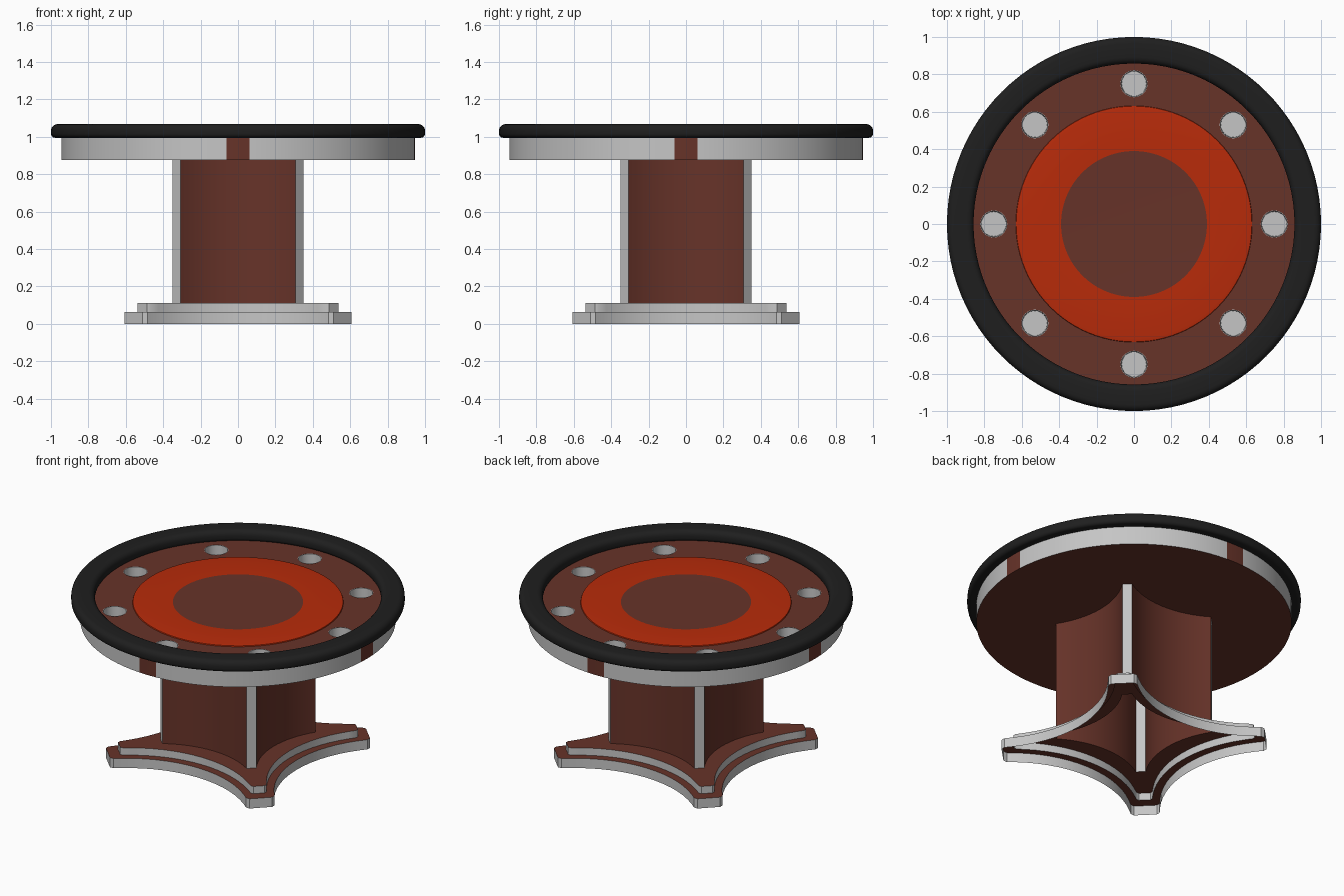
import bpy, bmesh, math

if "Cube" in bpy.data.objects:
    bpy.data.objects.remove(bpy.data.objects["Cube"])

def material(name, rgb):
    m = bpy.data.materials.new(name)
    m.diffuse_color = (*rgb, 1)
    m.use_nodes = True
    m.node_tree.nodes["Principled BSDF"].inputs["Base Color"].default_value = m.diffuse_color
    return m

BROWN = material("red_brown", (0.135, 0.033, 0.022))
GREY = material("light_grey", (0.56, 0.56, 0.56))
ORANGE = material("orange_red", (0.48, 0.024, 0.003))
BLACK = material("black", (0.0135, 0.0135, 0.0135))

def skin(name, rings, mats, rule, closed=False):
    """Join matching rings of points with quads; rule(ring, side) picks the colour."""
    bm = bmesh.new()
    loops = [[bm.verts.new(p) for p in ring] for ring in rings]
    n = len(loops[0])
    for k in range(len(loops) if closed else len(loops) - 1):
        a, b = loops[k], loops[(k + 1) % len(loops)]
        for i in range(n):
            j = (i + 1) % n
            f = bm.faces.new((a[i], a[j], b[j], b[i]))
            f.material_index = rule(k, i)
    bmesh.ops.remove_doubles(bm, verts=bm.verts, dist=1e-5)
    me = bpy.data.meshes.new(name)
    bm.to_mesh(me)
    bm.free()
    for m in mats:
        me.materials.append(m)
    ob = bpy.data.objects.new(name, me)
    bpy.context.collection.objects.link(ob)
    return ob

def smooth(ob, angle=35):
    bpy.ops.object.select_all(action='DESELECT')
    ob.select_set(True)
    bpy.context.view_layer.objects.active = ob
    bpy.ops.object.shade_smooth_by_angle(angle=math.radians(angle))

def circles(profile, n, cx=0, cy=0):
    return [[(cx + r * math.cos(2 * math.pi * i / n), cy + r * math.sin(2 * math.pi * i / n), z)
             for i in range(n)] for r, z in profile]

ARC = 16
SIDE = ARC + 3

def star(edge, half, sag, b, z):
    """Four-pointed outline: concave arcs, blunt tips on the diagonals with corners bevelled by b."""
    rad = (half * half + sag * sag) / (2 * sag)
    end = math.asin(half / rad)
    side = []
    for i in range(ARC + 1):
        t = -end + 2 * end * i / ARC
        side.append((rad * math.sin(t), -(edge - sag) - rad * (1 - math.cos(t))))
    side[0], side[-1] = (-half + b, -edge + b), (half - b, -edge + b)
    side = [(-half - b, -edge + b)] + side + [(half + b, -edge + b)]
    pts = []
    for q in range(4):
        c, s = round(math.cos(q * math.pi / 2)), round(math.sin(q * math.pi / 2))
        pts += [(c * x - s * y, s * x + c * y, z) for x, y in side]
    return pts

# pedestal: two-step hollow foot and star-shaped column
low, mid, col = (0.621, 0.498, 0.195, 0.013), (0.545, 0.478, 0.17, 0.009), (0.35, 0.308, 0.09, 0)
TOP, BOTTOM = 0.995, 0.875
levels = [star(*low, 0), star(*low, 0.064), star(*mid, 0.064), star(*mid, 0.112),
          star(*col, 0.112), star(*col, BOTTOM)]
pedestal = skin("pedestal", levels, [BROWN, GREY],
                lambda k, i: 1 if k in (0, 2) or (k == 4 and i % SIDE == SIDE - 1) else 0)
smooth(pedestal)

# table slab: grey edge with four brown marks
N = 96
slab = skin("table_slab", circles([(0, BOTTOM), (0.945, BOTTOM), (0.945, TOP), (0, TOP)], N),
            [BROWN, GREY],
            lambda k, i: 1 if k == 1 and i % 24 not in (0, 23) else 0)

# cup holders: holes cut in the slab, lined with grey cups
cutters = []
for q in range(8):
    a = q * math.pi / 4
    x, y = 0.75 * math.cos(a), 0.75 * math.sin(a)
    cutters.append(skin("cup_cutter", circles([(0, 0.9), (0.0705, 0.9), (0.0705, 1.05), (0, 1.05)], 32, x, y),
                        [BROWN], lambda k, i: 0))
    cup = skin("cup_holder", circles([(0.0725, TOP + 0.002), (0.069, TOP + 0.002), (0.066, 0.905), (0, 0.905)], 32, x, y),
               [GREY], lambda k, i: 0)
    smooth(cup)
for c in cutters:
    mod = slab.modifiers.new("hole", 'BOOLEAN')
    mod.operation = 'DIFFERENCE'
    mod.solver = 'EXACT'
    mod.object = c
bpy.context.view_layer.update()
cut_mesh = bpy.data.meshes.new_from_object(slab.evaluated_get(bpy.context.evaluated_depsgraph_get()))
slab.modifiers.clear()
slab.data = cut_mesh
for c in cutters:
    bpy.data.objects.remove(c)
smooth(slab)

# padded black rim with rounded corners
rim_profile = []
for cx, cz, r, start in ((0.978, 1.017, 0.022, -90), (0.965, 1.033, 0.035, 0),
                         (0.893, 1.033, 0.035, 90), (0.88, 1.017, 0.022, 180)):
    for s in range(6):
        a = math.radians(start + 18 * s)
        rim_profile.append((cx + r * math.cos(a), cz + r * math.sin(a)))
rim = skin("padded_rim", circles(rim_profile, N), [BLACK], lambda k, i: 0, closed=True)
smooth(rim, 50)

# orange ring with a flush brown centre
ring = skin("inlay_ring", circles([(0.632, TOP), (0.63, TOP + 0.006), (0.612, TOP + 0.009),
                                   (0.39, TOP + 0.003), (0, TOP + 0.003)], N),
            [ORANGE, BROWN], lambda k, i: 1 if k == 3 else 0)
smooth(ring)
